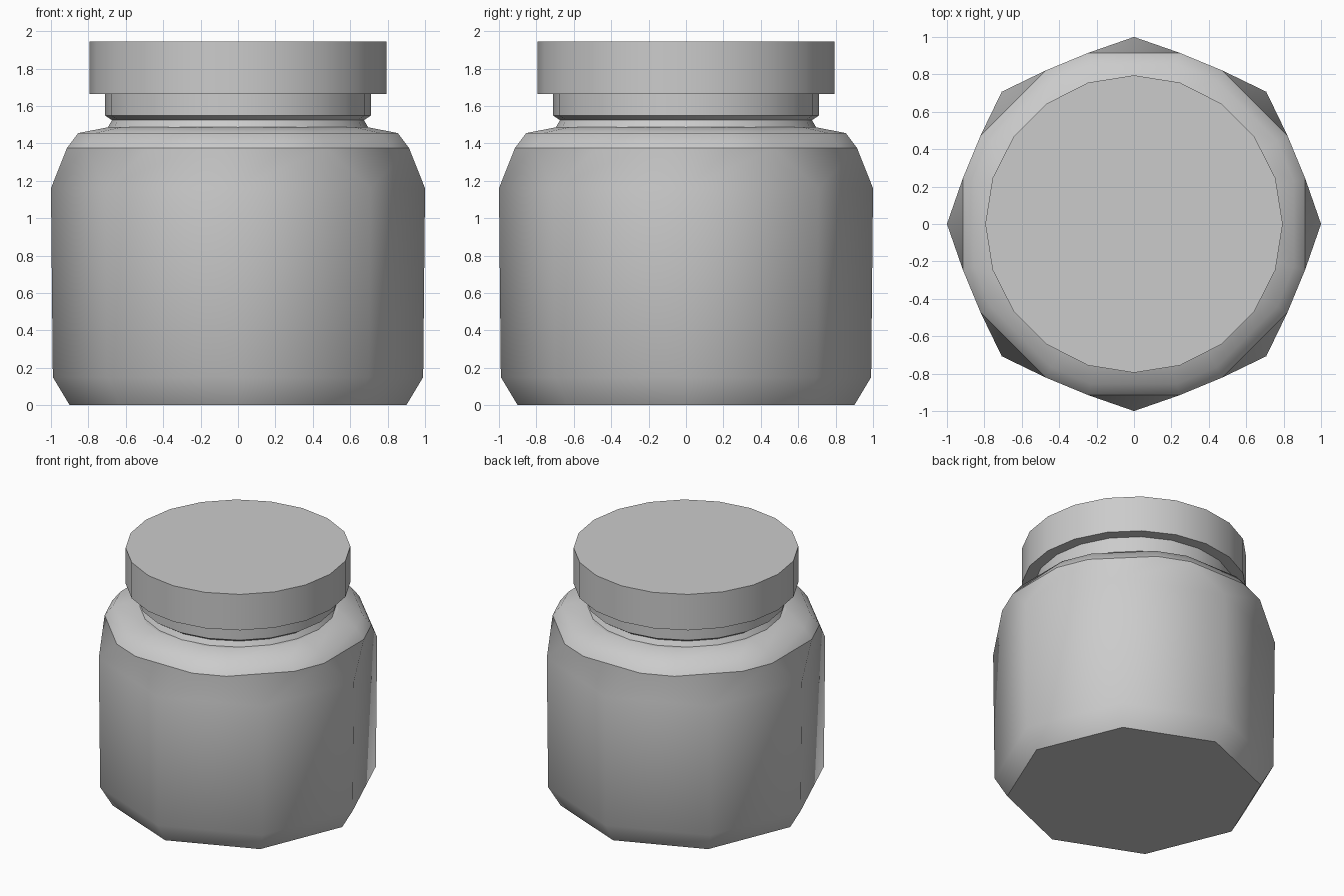
import bpy, bmesh
from math import cos, sin, radians

if "Cube" in bpy.data.objects:
    bpy.data.objects.remove(bpy.data.objects["Cube"], do_unlink=True)

grey = bpy.data.materials.new("plain grey")
grey.use_nodes = True
grey.diffuse_color = (0.6, 0.6, 0.6, 1)
grey.node_tree.nodes["Principled BSDF"].inputs["Base Color"].default_value = (0.6, 0.6, 0.6, 1)

OCTAGON = [45 * i for i in range(8)]
CUT_OCTAGON = [45 * i + d for i in range(8) for d in (-15, 15)]
ROUND = [18 * i for i in range(20)]


def ring(bm, z, r, angles):
    return [bm.verts.new((r * cos(radians(a)), r * sin(radians(a)), z)) for a in angles]


def bridge(bm, low, high):
    n = len(low)
    for i in range(n):
        j = (i + 1) % n
        if len(high) == n:
            bm.faces.new((low[i], low[j], high[j], high[i]))
        else:  # each corner splits in two: a triangle at it, a quad beside it
            bm.faces.new((low[i], high[2 * i + 1], high[2 * i]))
            bm.faces.new((low[i], low[j], high[2 * j], high[2 * i + 1]))


def build(name, levels):
    """Levels are (height, radius, angles, crease), from bottom to top."""
    bm = bmesh.new()
    rings = [ring(bm, z, r, angles) for z, r, angles, _ in levels]
    for low, high in zip(rings, rings[1:]):
        bridge(bm, low, high)
    bm.faces.new(rings[0][::-1])
    bm.faces.new(rings[-1])
    for face in bm.faces:
        face.smooth = True
    for verts, level in zip(rings, levels):
        if level[3]:
            for i, v in enumerate(verts):
                bm.edges.get((v, verts[i - 1])).smooth = False
    mesh = bpy.data.meshes.new(name)
    bm.to_mesh(mesh)
    bm.free()
    mesh.materials.append(grey)
    obj = bpy.data.objects.new(name, mesh)
    bpy.context.collection.objects.link(obj)
    return obj


# Octagonal body whose corners are cut off towards the shoulder
build("jar_body", [
    (0.0, 0.90, OCTAGON, True),
    (0.15, 0.99, OCTAGON, False),
    (1.16, 1.0, OCTAGON, False),
    (1.375, 0.947, CUT_OCTAGON, True),
    (1.455, 0.885, CUT_OCTAGON, False),
    (1.487, 0.715, CUT_OCTAGON, True),
])

# Neck with a narrow groove below its collar
build("jar_neck", [
    (1.47, 0.70, ROUND, True),
    (1.487, 0.695, ROUND, True),
    (1.524, 0.674, ROUND, True),
    (1.548, 0.71, ROUND, True),
    (1.67, 0.71, ROUND, True),
])

# Flat lid
build("jar_lid", [
    (1.665, 0.795, ROUND, True),
    (1.945, 0.795, ROUND, True),
])
